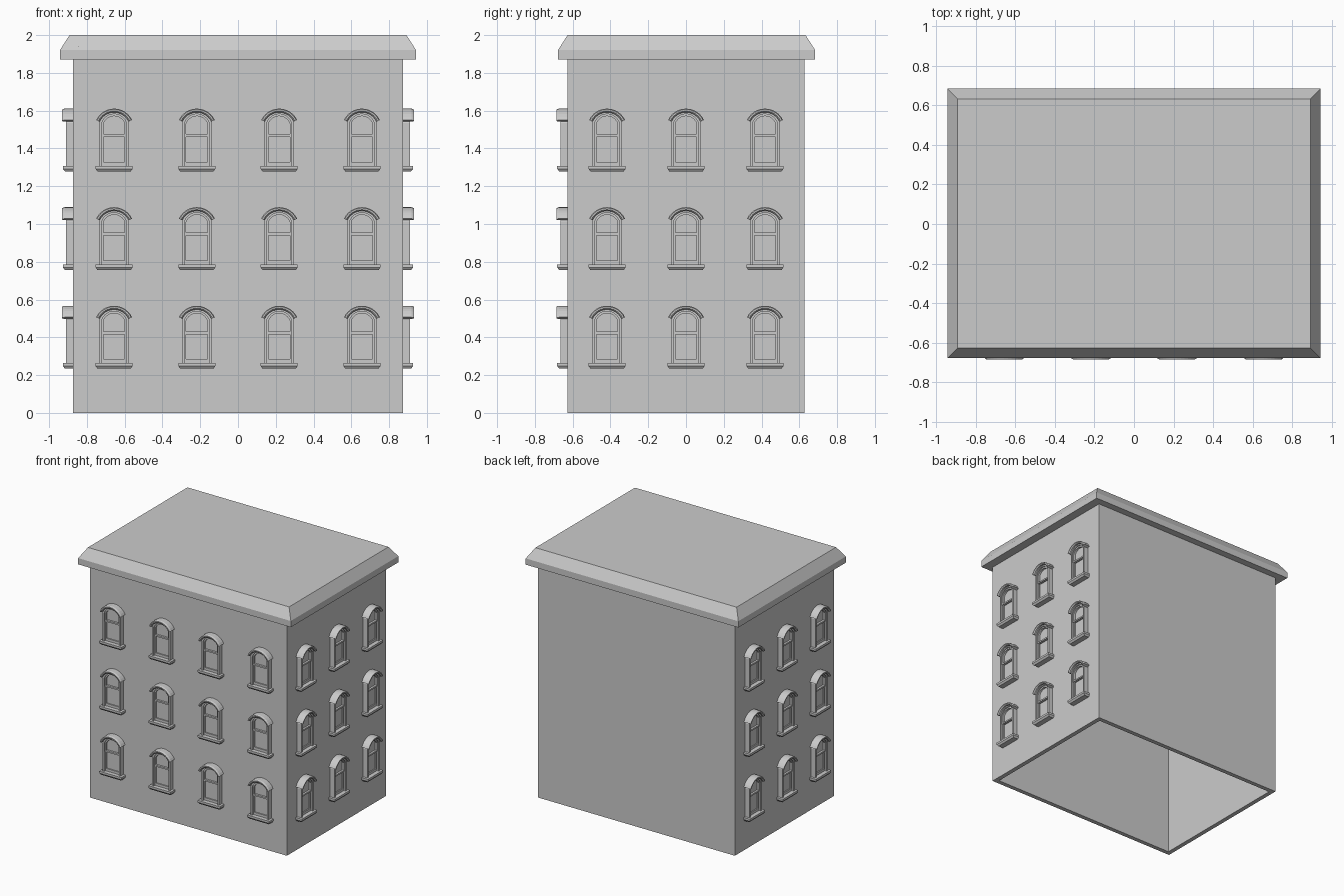
import bpy, bmesh
from math import sin, cos, asin, radians, pi
from mathutils import Vector

if "Cube" in bpy.data.objects:
    bpy.data.objects.remove(bpy.data.objects["Cube"])


def loft(name, rings, closed=False, caps=True, cap_start=True):
    """Skin a list of equal-length point loops into a mesh."""
    bm = bmesh.new()
    loops = [[bm.verts.new(p) for p in r] for r in rings]
    pairs = list(zip(loops, loops[1:]))
    if closed:
        pairs.append((loops[-1], loops[0]))
    for a, b in pairs:
        n = len(a)
        for i in range(n):
            j = (i + 1) % n
            bm.faces.new((a[i], a[j], b[j], b[i]))
    if caps and not closed:
        if cap_start:
            bm.faces.new(loops[0][::-1])
        bm.faces.new(loops[-1])
    bmesh.ops.recalc_face_normals(bm, faces=bm.faces)
    me = bpy.data.meshes.new(name)
    bm.to_mesh(me)
    bm.free()
    return me


def place(name, me, loc=(0, 0, 0), rot=0):
    ob = bpy.data.objects.new(name, me)
    ob.location = loc
    ob.rotation_euler.z = rot
    bpy.context.collection.objects.link(ob)
    return ob


def rect(hx, hy, z, cy=0):
    return [(-hx, cy - hy, z), (hx, cy - hy, z), (hx, cy + hy, z), (-hx, cy + hy, z)]


def arched(hw, bottom, spring, apex, n=12):
    """Outline (u, v) with a segmental arch on top."""
    s = apex - spring
    r = (hw * hw + s * s) / (2 * s)
    a = asin(hw / r)
    arc = [(r * sin(a - 2 * a * i / n), apex - r + r * cos(a - 2 * a * i / n))
           for i in range(n + 1)]
    return [(-hw, bottom), (hw, bottom)] + arc


def box2(hw, v0, v1):
    return [(-hw, v0), (hw, v0), (hw, v1), (-hw, v1)]


def at(outline, w):
    return [(u, -w, v) for u, v in outline]


def ring(name, outer, inner, w):
    return loft(name, [at(outer, 0), at(outer, w), at(inner, w), at(inner, 0)], closed=True)


# building shell: open-bottomed walls with overhanging bevelled roof
WX, WY = 0.873, 0.628
shell = loft("building_shell", [
    rect(WX, WY, 0), rect(WX, WY, 1.87),
    rect(0.943, 0.681, 1.87, 0.003), rect(0.943, 0.681, 1.92, 0.003),
    rect(0.892, 0.630, 2.0, 0.003)], cap_start=False)
bm = bmesh.new()
bm.from_mesh(shell)
top = max(bm.faces, key=lambda f: f.calc_center_median().z)
if top.normal.z < 0:
    bmesh.ops.reverse_faces(bm, faces=bm.faces)
bm.to_mesh(shell)
bm.free()
mod = place("building_shell", shell).modifiers.new("thickness", 'SOLIDIFY')
mod.thickness, mod.offset, mod.use_even_offset = 0.035, -1, True

# window parts, modelled once facing -y with the sill bottom at the origin
opening = arched(0.065, 0.03, 0.258, 0.304)
upper = arched(0.065, 0.186, 0.258, 0.304)
parts = {
    "window_frame": ring("window_frame", arched(0.079, 0.025, 0.258, 0.318), opening, 0.037),
    "upper_sash": ring("upper_sash", upper, arched(0.056, 0.198, 0.255, 0.293), 0.028),
    "lower_sash": ring("lower_sash", box2(0.065, 0.03, 0.19), box2(0.056, 0.05, 0.182), 0.021),
    "window_glass": loft("window_glass", [at(opening, 0), at(opening, 0.012)]),
}

# sill with undercut edge
parts["window_sill"] = loft("window_sill", [
    rect(hw, d / 2, z, -d / 2)
    for hw, d, z in ((0.088, 0.043, 0), (0.098, 0.054, 0.014), (0.098, 0.054, 0.03))])

# arched hood: moulded section swept round an arc
section = [(0.085, 0), (0.085, 0.05), (0.092, 0.058), (0.100, 0.058), (0.105, 0.045), (0.105, 0)]
steps, half = 12, radians(65)
parts["window_hood"] = loft("window_hood", [
    [(r * sin(a), -w, 0.228 + r * cos(a)) for r, w in section]
    for a in (-half + 2 * half * i / steps for i in range(steps + 1))])

# window grid on the front and both sides
spots = [((x, -WY), 0) for x in (-0.656, -0.218, 0.218, 0.656)]
for y in (-0.418, 0, 0.418):
    spots += [((WX, y), pi / 2), ((-WX, y), -pi / 2)]
for z in (0.234, 0.756, 1.278):
    for (x, y), rot in spots:
        for name, me in parts.items():
            place(name, me, (x, y, z), rot)
